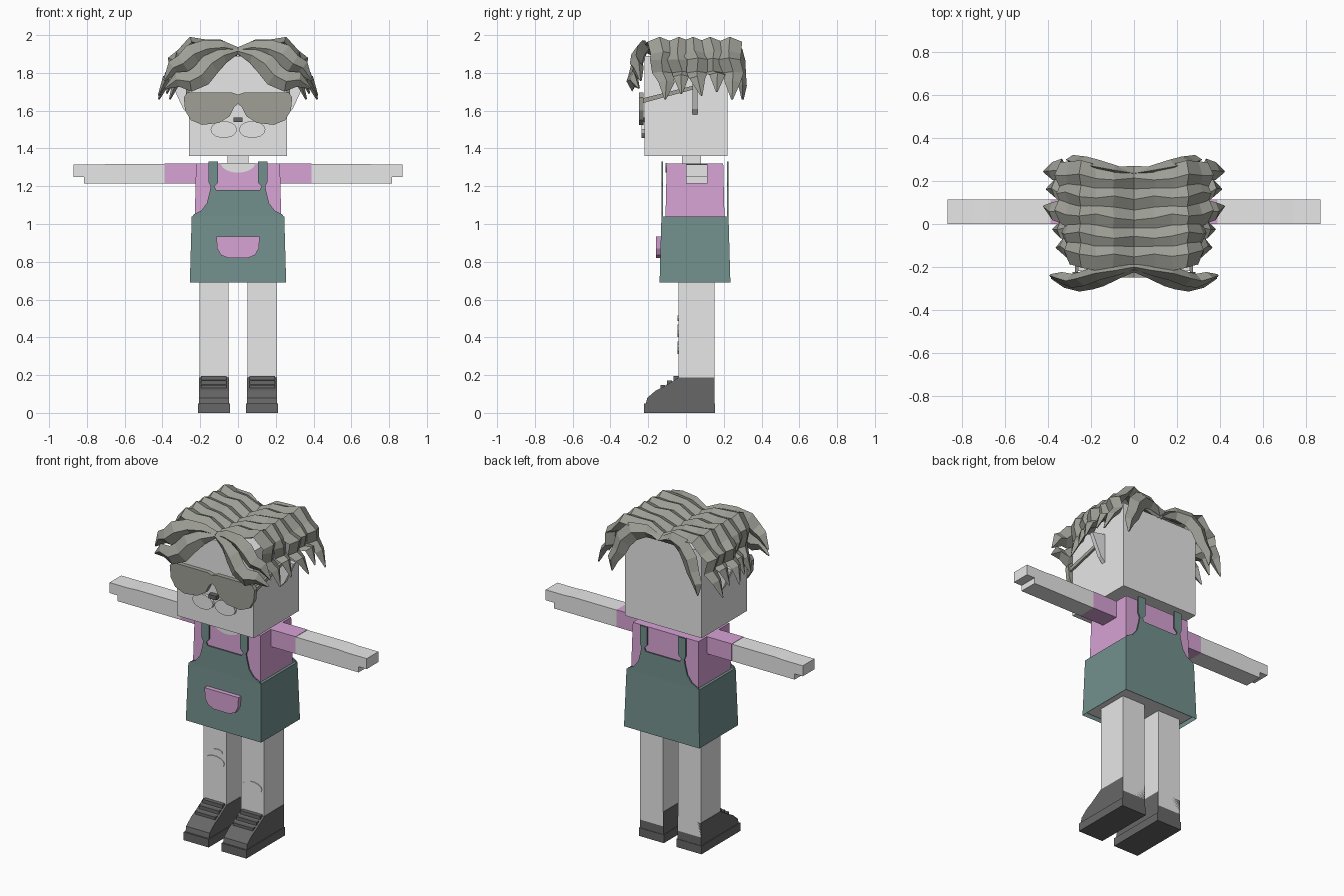
import bpy, bmesh, math
from mathutils import Vector

cube = bpy.data.objects.get("Cube")
if cube:
    bpy.data.objects.remove(cube, do_unlink=True)


def material(name, r, g, b):
    m = bpy.data.materials.new(name)
    m.use_nodes = True
    m.diffuse_color = (r, g, b, 1)
    m.node_tree.nodes["Principled BSDF"].inputs["Base Color"].default_value = (r, g, b, 1)
    return m


SKIN = material("pale_grey", 0.8, 0.8, 0.8)
PINK = material("orchid_pink", 0.68, 0.36, 0.66)
TEAL = material("dull_teal", 0.17, 0.28, 0.265)
DARK = material("charcoal", 0.135, 0.135, 0.135)
HAIR = material("warm_grey", 0.34, 0.345, 0.305)
LENS = material("lens_grey", 0.35, 0.35, 0.31)
Y = Vector((0, 1, 0))


def finish(name, bm, mat):
    bmesh.ops.recalc_face_normals(bm, faces=bm.faces)
    me = bpy.data.meshes.new(name)
    bm.to_mesh(me)
    bm.free()
    me.materials.append(mat)
    ob = bpy.data.objects.new(name, me)
    bpy.context.collection.objects.link(ob)
    return ob


def block(name, mat, x, y, z, top=0, bottom=True):
    """Box from ranges; the top is drawn in by `top` on each side."""
    bm = bmesh.new()
    rings = []
    for h, d in ((z[0], 0), (z[1], top)):
        corners = [(x[0] + d, y[0] + d), (x[1] - d, y[0] + d), (x[1] - d, y[1] - d), (x[0] + d, y[1] - d)]
        rings.append([bm.verts.new((a, b, h)) for a, b in corners])
    for i in range(4):
        j = (i + 1) % 4
        bm.faces.new((rings[0][i], rings[0][j], rings[1][j], rings[1][i]))
    bm.faces.new(rings[1])
    if bottom:
        bm.faces.new(rings[0])
    return finish(name, bm, mat)


def prism(name, mat, outline, a, b, axis="y"):
    """Extrude a flat outline (x,z along y, or y,z along x)."""
    bm = bmesh.new()
    put = (lambda p, d: (p[0], d, p[1])) if axis == "y" else (lambda p, d: (d, p[0], p[1]))
    r0 = [bm.verts.new(put(p, a)) for p in outline]
    r1 = [bm.verts.new(put(p, b)) for p in outline]
    bm.faces.new(r0)
    bm.faces.new(r1)
    for i in range(len(outline)):
        j = (i + 1) % len(outline)
        bm.faces.new((r0[i], r0[j], r1[j], r1[i]))
    return finish(name, bm, mat)


def oval(cx, cz, rx, rz, start=0, end=360, n=14):
    ang = [math.radians(start + (end - start) * i / n) for i in range(n + (end - start < 360))]
    return [(cx + rx * math.cos(t), cz + rz * math.sin(t)) for t in ang]


def lock(name, path, widths, thick, side=None):
    """Ridged hair lock swept along a path, with a diamond section."""
    bm = bmesh.new()
    pts = [Vector(p) for p in path]
    rings = []
    for i, p in enumerate(pts):
        t = (pts[min(i + 1, len(pts) - 1)] - pts[max(i - 1, 0)]).normalized()
        s = side if side else t.cross(Y).normalized()
        n = t.cross(s).normalized()
        w, k = widths[i], thick * min(1, widths[i] / max(widths) + 0.1)
        rings.append([bm.verts.new(p + o) for o in (s * w, n * k, -s * w, -n * k)])
    for r, q in zip(rings, rings[1:]):
        for i in range(4):
            j = (i + 1) % 4
            bm.faces.new((r[i], r[j], q[j], q[i]))
    bm.faces.new(rings[0])
    bm.faces.new(rings[-1])
    return finish(name, bm, HAIR)


# Head, neck and torso
block("head", SKIN, (-0.26, 0.26), (-0.22, 0.22), (1.36, 1.89))
block("neck", SKIN, (-0.055, 0.055), (-0.02, 0.08), (1.3, 1.37))
block("shirt", PINK, (-0.23, 0.23), (-0.11, 0.205), (0.98, 1.32), 0.008)
prism("neckline", SKIN, oval(0, 1.322, 0.09, 0.05, 180, 360), -0.108, -0.1)

# Pinafore: skirt shell, under panel, front and back bibs, pocket
block("skirt", TEAL, (-0.255, 0.255), (-0.14, 0.235), (0.69, 1.04), 0.01, bottom=False)
block("under_panel", SKIN, (-0.24, 0.24), (-0.125, 0.22), (0.705, 0.715))
half_bib = [(0.245, 1.035), (0.235, 1.05), (0.195, 1.07), (0.165, 1.11), (0.15, 1.17), (0.145, 1.2),
            (0.155, 1.22), (0.155, 1.33), (0.105, 1.33), (0.105, 1.22), (0.125, 1.2), (0.115, 1.18)]
bib = half_bib + [(-x, z) for x, z in reversed(half_bib)]
prism("front_bib", TEAL, bib, -0.13, -0.122)
prism("back_bib", TEAL, bib, 0.217, 0.225)
pocket = [(0.115, 0.935), (-0.115, 0.935), (-0.11, 0.87), (-0.09, 0.835), (-0.05, 0.82),
          (0.05, 0.82), (0.09, 0.835), (0.11, 0.87)]
prism("pocket", PINK, pocket, -0.16, -0.13)

for name, s in (("left", 1), ("right", -1)):
    def span(a, b):
        return tuple(sorted((s * a, s * b)))

    # Arms
    block(name + "_sleeve", PINK, span(0.2, 0.39), (0, 0.115), (1.215, 1.32))
    arm = [(0.39, 1.215), (0.815, 1.215), (0.815, 1.25), (0.87, 1.25), (0.87, 1.314), (0.74, 1.314), (0.68, 1.318), (0.39, 1.318)]
    prism(name + "_arm", SKIN, [(s * x, z) for x, z in arm], 0.001, 0.114)

    # Legs with small knee patches
    block(name + "_leg", SKIN, span(0.05, 0.205), (-0.04, 0.15), (0.1, 0.75))
    knee = 0.345 if s > 0 else 0.435
    prism(name + "_knee_patch", SKIN, oval(s * 0.127, knee, 0.065, 0.035), -0.044, -0.038)
    if s < 0:
        prism("small_knee_patch", SKIN, oval(-0.11, 0.5, 0.035, 0.015), -0.044, -0.038)

    # Shoes: sole, stepped upper and tongue straps
    block(name + "_sole", DARK, span(0.043, 0.212), (-0.222, 0.153), (0, 0.05))
    upper = [(0.15, 0.04), (-0.215, 0.04), (-0.205, 0.08), (-0.16, 0.118), (-0.12, 0.138),
             (-0.06, 0.175), (-0.04, 0.188), (0.15, 0.188)]
    prism(name + "_shoe", DARK, upper, s * 0.048, s * 0.207, "x")
    for i in range(3):
        y, z = -0.135 + 0.035 * i, 0.125 + 0.024 * i
        block(name + "_shoe_strap", DARK, span(0.06, 0.195), (y, y + 0.025), (z, z + 0.022))

    # Pointed ears
    ear = [(0.25, 1.57), (0.29, 1.61), (0.35, 1.74), (0.25, 1.76)]
    prism(name + "_ear", SKIN, [(s * x, z) for x, z in ear], 0.035, 0.06)

    # Glasses and cheeks
    lens = [(0, 1.685), (0.03, 1.695), (0.27, 1.695), (0.287, 1.67), (0.28, 1.6), (0.25, 1.55),
            (0.19, 1.525), (0.1, 1.535), (0.045, 1.57), (0.02, 1.62), (0, 1.635)]
    prism(name + "_lens", LENS, [(s * x, z) for x, z in lens], -0.25, -0.224)
    temple = [(-0.23, 1.64), (-0.23, 1.665), (0.05, 1.735), (0.05, 1.715)]
    prism(name + "_temple", LENS, temple, s * 0.262, s * 0.275, "x")
    prism(name + "_cheek", SKIN, oval(s * 0.075, 1.5, 0.07, 0.045), -0.235, -0.215)

    # Hair bands over the crown, each leaning back as it falls
    crown = [(0, 1.905), (0.1, 1.95), (0.18, 1.95), (0.245, 1.965), (0.3, 1.9), (0.345, 1.87),
             (0.335, 1.8), (0.38, 1.75), (0.42, 1.66)]
    widths = [0.055, 0.062, 0.066, 0.064, 0.066, 0.06, 0.055, 0.042, 0.005]
    for i in range(5):
        y0 = -0.155 + 0.09 * i
        drop = (0.0, 0.03, 0.02, 0.04, 0.0)[i]
        reach = (0.86, 0.9, 1.0, 0.97, 1.0)[i]
        path = []
        for k, (x, z) in enumerate(crown):
            r = reach if x > 0.33 else 1
            wave = 0.01 * math.sin(i * 2 + k * 2)
            path.append((s * x * r, y0 + 0.006 * k + wave, z + (drop if k > 6 else 0)))
        lock(name + "_hair_band", path, widths, 0.028, Y)

    # Front fringe: upper and lower locks
    fringe_top = [(0, -0.2, 1.92), (0.08, -0.215, 1.935), (0.17, -0.23, 1.925), (0.24, -0.255, 1.895),
                  (0.29, -0.265, 1.85), (0.34, -0.25, 1.83), (0.39, -0.24, 1.76)]
    lock(name + "_fringe_top", [(s * x, y, z) for x, y, z in fringe_top],
         [0.015, 0.035, 0.05, 0.06, 0.05, 0.04, 0.005], 0.035)
    fringe_low = [(0, -0.215, 1.915), (0.08, -0.235, 1.89), (0.145, -0.26, 1.845), (0.195, -0.275, 1.785),
                  (0.255, -0.285, 1.755), (0.32, -0.275, 1.765), (0.385, -0.25, 1.72)]
    lock(name + "_fringe_low", [(s * x, y, z) for x, y, z in fringe_low],
         [0.012, 0.04, 0.058, 0.06, 0.055, 0.04, 0.005], 0.03)

    # Back lock hanging beside the rear corner
    back = [(0, 0.235, 1.905), (0.09, 0.25, 1.935), (0.17, 0.27, 1.92), (0.225, 0.285, 1.86),
            (0.25, 0.29, 1.79), (0.285, 0.3, 1.73), (0.29, 0.3, 1.66)]
    lock(name + "_back_lock", [(s * x, y, z) for x, y, z in back],
         [0.015, 0.04, 0.055, 0.055, 0.045, 0.035, 0.005], 0.03)

# Nose bridge of the glasses
block("nose_stud", DARK, (-0.025, 0.025), (-0.25, -0.215), (1.54, 1.565))
